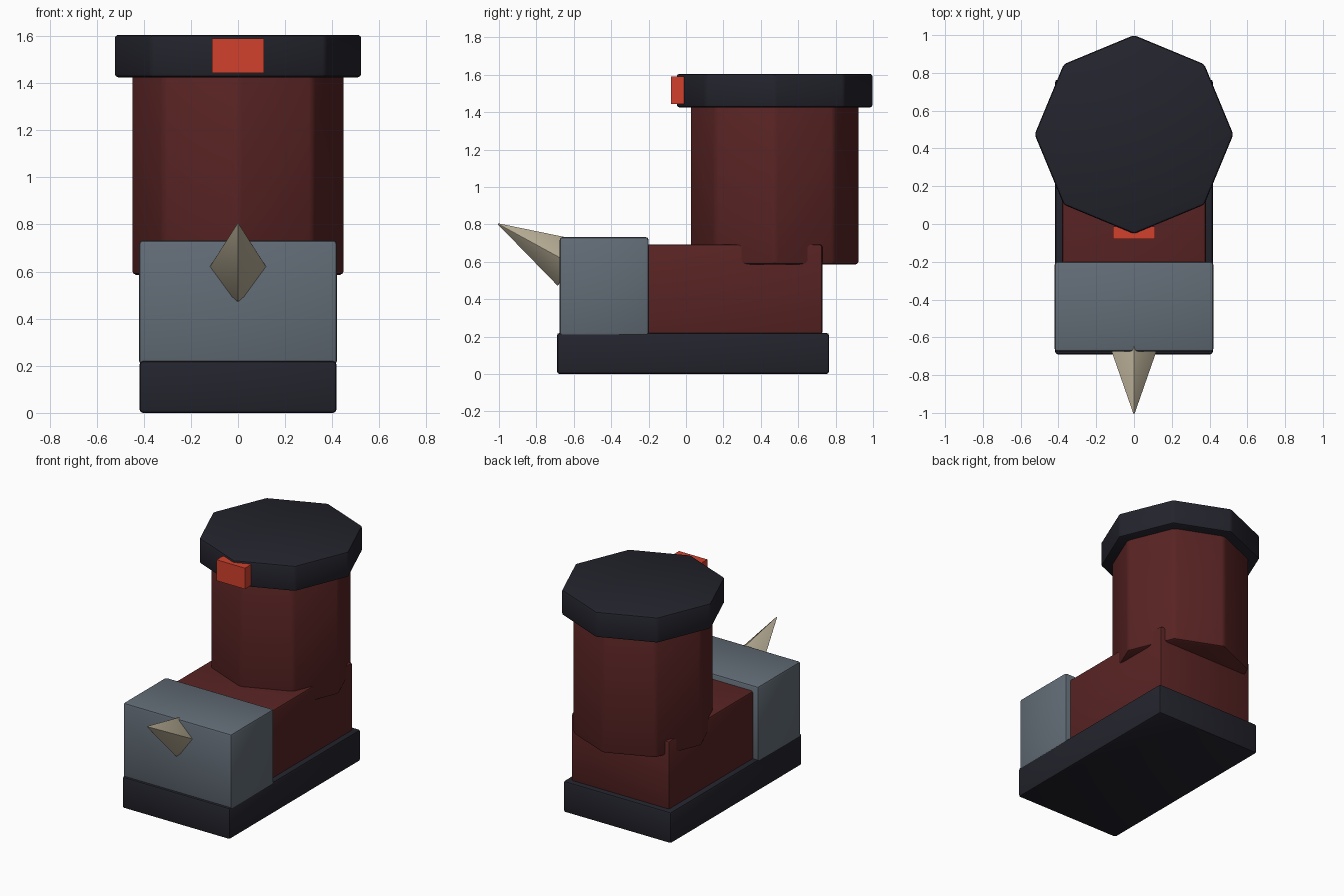
import bpy, math
from mathutils import Vector

if "Cube" in bpy.data.objects:
    bpy.data.objects.remove(bpy.data.objects["Cube"])


def material(name, rgb):
    m = bpy.data.materials.new(name)
    m.diffuse_color = (*rgb, 1)
    m.use_nodes = True
    m.node_tree.nodes["Principled BSDF"].inputs["Base Color"].default_value = m.diffuse_color
    return m


navy = material("dark_rubber", (0.017, 0.017, 0.026))
maroon = material("maroon_leather", (0.100, 0.017, 0.017))
steel = material("grey_steel", (0.122, 0.150, 0.181))
bone = material("bone", (0.470, 0.415, 0.300))
red = material("bright_red", (0.640, 0.053, 0.026))


def finish(name, mat, bevel):
    ob = bpy.context.object
    ob.name = name
    ob.data.materials.append(mat)
    bpy.ops.object.transform_apply(location=False, rotation=True, scale=True)
    if bevel:
        mod = ob.modifiers.new("soft_edges", "BEVEL")
        mod.width = bevel
        mod.segments = 2
        mod.limit_method = "ANGLE"
        bpy.ops.object.modifier_apply(modifier=mod.name)
        bpy.ops.object.shade_smooth_by_angle(angle=math.radians(30))
    return ob


def box(name, mat, half_x, y, z, bevel):
    bpy.ops.mesh.primitive_cube_add(size=1, location=(0, sum(y) / 2, sum(z) / 2))
    bpy.context.object.scale = (2 * half_x, y[1] - y[0], z[1] - z[0])
    return finish(name, mat, bevel)


def octagon(name, mat, radius, y, z, bevel):
    bpy.ops.mesh.primitive_cylinder_add(vertices=8, radius=radius, depth=z[1] - z[0],
                                        location=(0, y, sum(z) / 2))
    return finish(name, mat, bevel)


# Foot of the boot
box("sole", navy, 0.418, (-0.69, 0.765), (0.0, 0.22), 0.015)
box("foot", maroon, 0.38, (-0.55, 0.73), (0.21, 0.693), 0.015)
box("toe_cap", steel, 0.42, (-0.675, -0.20), (0.205, 0.732), 0.015)

# Leg and its collar
octagon("shaft", maroon, 0.453, 0.474, (0.585, 1.45), 0.02)
octagon("cuff", navy, 0.526, 0.474, (1.425, 1.605), 0.015)

# Tag on the front of the cuff
box("tag", red, 0.11, (-0.08, -0.012), (1.443, 1.59), 0)

# Four-sided spike rising forward out of the toe
tip = Vector((0, -1.005, 0.803))
axis = Vector((0, -math.cos(math.radians(28.7)), math.sin(math.radians(28.7))))
length = 0.44
bpy.ops.mesh.primitive_cone_add(vertices=4, radius1=0.139, radius2=0.004, depth=length,
                                location=tip - axis * length / 2,
                                rotation=(math.radians(90 - 28.7), 0, 0))
finish("toe_spike", bone, 0.006)
